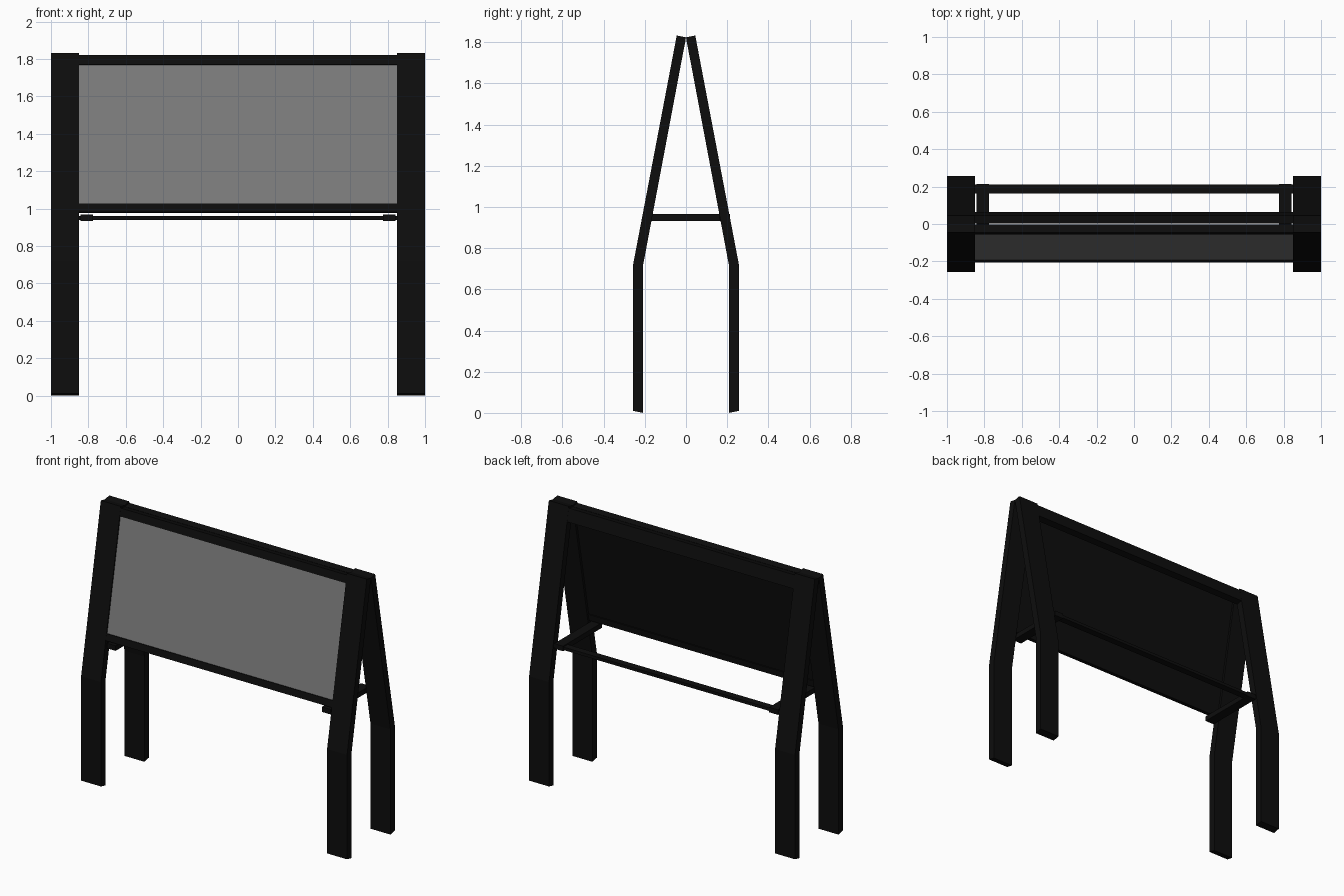
import bpy, bmesh

if "Cube" in bpy.data.objects:
    bpy.data.objects.remove(bpy.data.objects["Cube"])

def material(name, v):
    m = bpy.data.materials.new(name)
    m.diffuse_color = (v, v, v, 1)
    m.use_nodes = True
    m.node_tree.nodes["Principled BSDF"].inputs["Base Color"].default_value = m.diffuse_color
    return m

black = material("black", 0.004)
grey = material("screen grey", 0.2)

def extrude_profile(name, pts, x0, x1, mat):
    """Extrude a (y, z) outline along x."""
    bm = bmesh.new()
    f = bm.faces.new([bm.verts.new((x0, y, z)) for y, z in pts])
    r = bmesh.ops.extrude_face_region(bm, geom=[f])
    vs = [e for e in r["geom"] if isinstance(e, bmesh.types.BMVert)]
    bmesh.ops.translate(bm, verts=vs, vec=(x1 - x0, 0, 0))
    bmesh.ops.recalc_face_normals(bm, faces=bm.faces)
    me = bpy.data.meshes.new(name)
    bm.to_mesh(me)
    bm.free()
    me.materials.append(mat)
    ob = bpy.data.objects.new(name, me)
    bpy.context.collection.objects.link(ob)
    return ob

def outer(z):
    """Half depth of the leaning leg's outer face at height z."""
    return 0.257 - (z - 0.72) * 0.191

def slab(z0, z1, near, far, s):
    """Outline of a strip parallel to the leaning leg, sunk in from its face."""
    def p(d, z):
        return (s * (outer(z) - d), z - 0.19 * d)
    return [p(near, z0), p(near, z1), p(far, z1), p(far, z0)]

def box(y0, y1, z0, z1):
    return [(y0, z0), (y1, z0), (y1, z1), (y0, z1)]

# Bent legs, four in two A-frames
LEG = [(0.257, 0.01), (0.257, 0.72), (0.045, 1.833),
       (0.0, 1.824), (0.209, 0.715), (0.209, 0.0)]
for s, end in ((-1, "front"), (1, "back")):
    for x0, x1, side in ((-1.0, -0.85, "left"), (0.85, 1.0, "right")):
        extrude_profile(f"{end}_leg_{side}", [(s * y, z) for y, z in LEG], x0, x1, black)

# Top rails
extrude_profile("front_top_rail", slab(1.77, 1.822, 0.0, 0.045, -1), -0.85, 0.85, black)
extrude_profile("back_top_rail", slab(1.735, 1.822, 0.0, 0.045, 1), -0.85, 0.85, black)

# Bottom rail of the sign
extrude_profile("front_bottom_rail", slab(0.982, 1.027, 0.0, 0.035, -1), -0.85, 0.85, black)

# Sign face and its dark backing
extrude_profile("sign_panel", slab(1.02, 1.775, 0.007, 0.016, -1), -0.85, 0.85, grey)
extrude_profile("sign_backing", slab(1.02, 1.775, 0.016, 0.03, -1), -0.85, 0.85, black)

# Cross bars tying front and back legs
for s, side in ((-1, "left"), (1, "right")):
    extrude_profile(f"cross_bar_{side}", box(-0.207, 0.214, 0.933, 0.967),
                    s * 0.775, s * 0.842, black)

# Flat back stretcher
extrude_profile("back_stretcher", box(0.163, 0.21, 0.94, 0.96), -0.85, 0.85, black)
